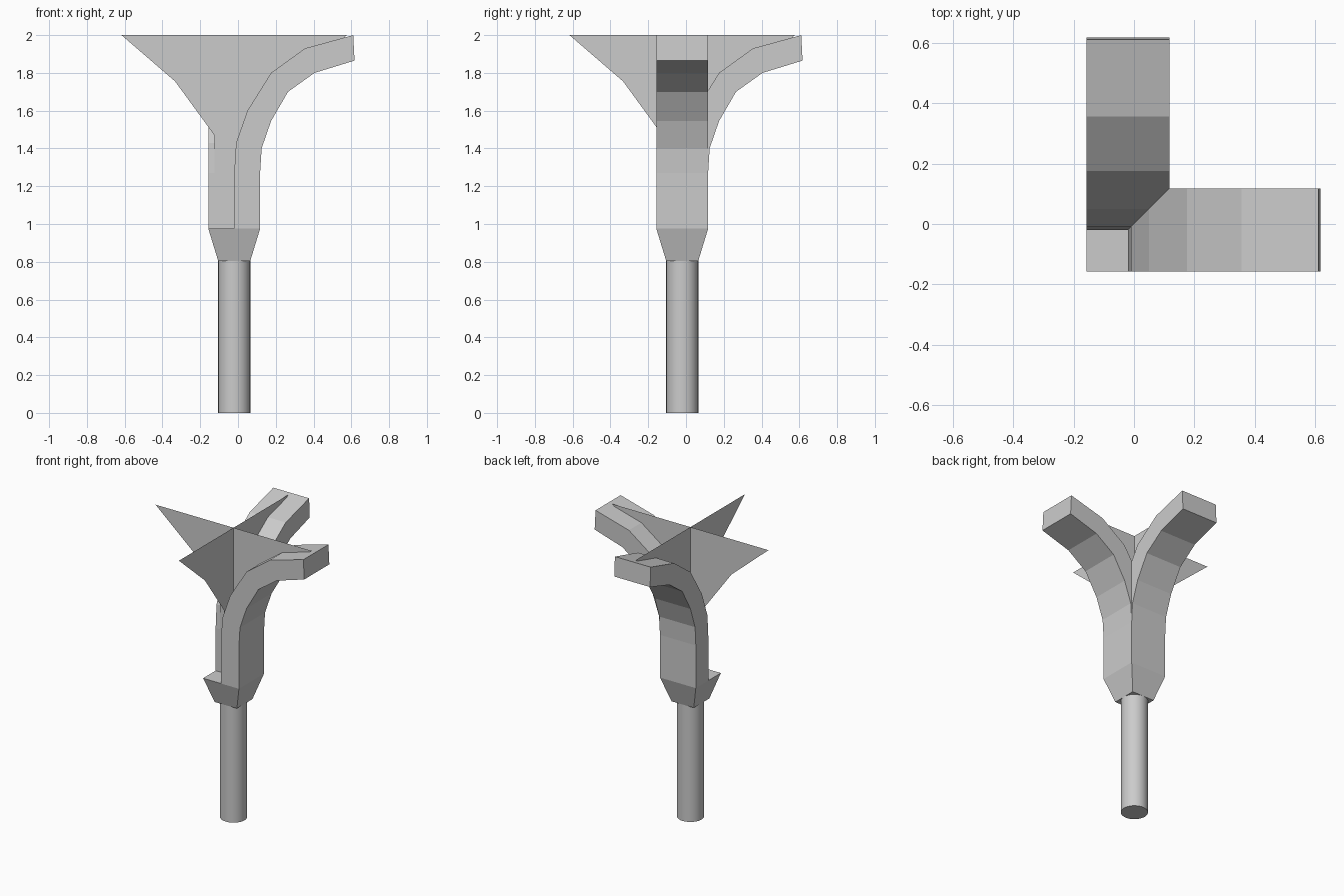
import bpy, bmesh
from mathutils import Vector

if "Cube" in bpy.data.objects:
    bpy.data.objects.remove(bpy.data.objects["Cube"])

C = -0.02            # shared axis of post, collar and fins (x and y)
LO, HI = -0.157, 0.117


def finish(name, bm, recalc=True):
    if recalc:
        bmesh.ops.recalc_face_normals(bm, faces=bm.faces)
    me = bpy.data.meshes.new(name)
    bm.to_mesh(me)
    bm.free()
    ob = bpy.data.objects.new(name, me)
    bpy.context.collection.objects.link(ob)
    return ob


# Round post
bpy.ops.mesh.primitive_cylinder_add(vertices=32, radius=0.085, depth=0.805,
                                    location=(C, C, 0.4025))
bpy.context.object.name = "post"
bpy.ops.object.shade_smooth_by_angle()

# Square flared collar
bm = bmesh.new()
rings = []
for h, z in ((0.085, 0.805), (0.137, 0.975)):
    rings.append([bm.verts.new((C + sx * h, C + sy * h, z))
                  for sx, sy in ((-1, -1), (1, -1), (1, 1), (-1, 1))])
bm.faces.new(rings[0])
bm.faces.new(rings[1])
for i in range(4):
    j = (i + 1) % 4
    bm.faces.new((rings[0][i], rings[0][j], rings[1][j], rings[1][i]))
finish("collar", bm)

# Curved arms: one strip of profile pairs, mitred at x = y, mirrored across it
inner = [(-0.02, 0.975), (-0.02, 1.27), (-0.01, 1.43), (0.05, 1.6),
         (0.175, 1.8), (0.355, 1.93), (0.61, 2.0)]
outer = [(0.117, 0.975), (0.117, 1.27), (0.125, 1.4), (0.175, 1.545),
         (0.265, 1.7), (0.405, 1.8), (0.617, 1.865)]
for name, swap in (("side_arm", False), ("rear_arm", True)):
    bm = bmesh.new()
    rings = [[bm.verts.new((p[0], y, p[1]))
              for p, y in ((a, LO), (b, LO), (b, HI), (a, HI))]
             for a, b in zip(inner, outer)]
    for r, s in zip(rings, rings[1:]):
        for i in range(4):
            j = (i + 1) % 4
            bm.faces.new((r[i], r[j], s[j], s[i]))
    bm.faces.new(rings[-1])
    bmesh.ops.recalc_face_normals(bm, faces=bm.faces)
    bmesh.ops.bisect_plane(bm, geom=bm.verts[:] + bm.edges[:] + bm.faces[:],
                           plane_co=(0, 0, 0), plane_no=Vector((1, -1, 0)).normalized(),
                           clear_inner=True)
    if swap:
        for v in bm.verts:
            v.co.x, v.co.y = v.co.y, v.co.x
        bmesh.ops.reverse_faces(bm, faces=bm.faces)
    finish(name, bm, recalc=False)

# Four thin crossing fins
fin = [(0, 2.0), (0.597, 2.0), (0.313, 1.755), (0.105, 1.47), (0.105, 1.27), (0, 1.27)]
bm = bmesh.new()
for dx, dy in ((1, 0), (-1, 0), (0, 1), (0, -1)):
    bm.faces.new([bm.verts.new((C + dx * r, C + dy * r, z)) for r, z in fin])
finish("crossed_fins", bm, recalc=False)
